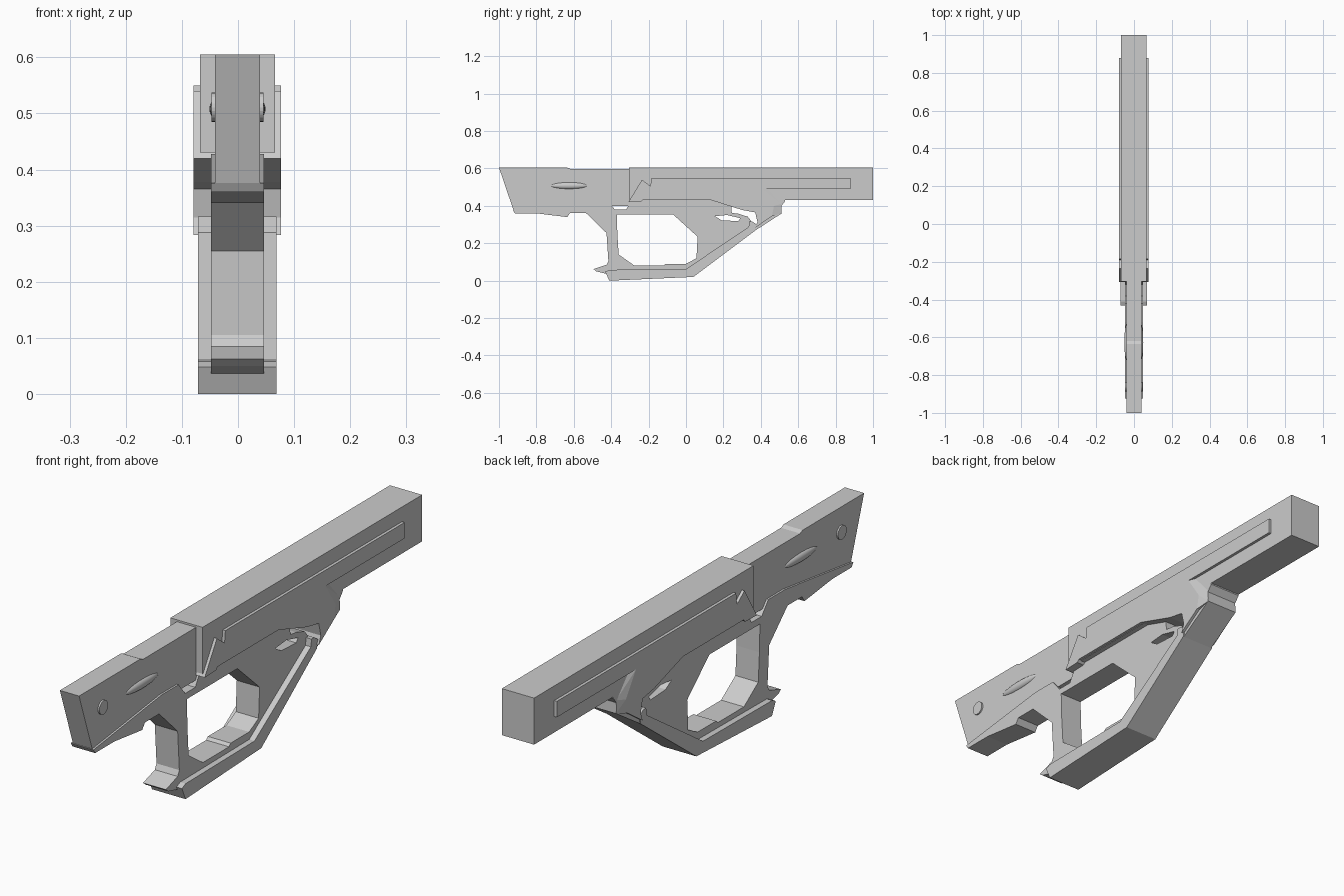
import bpy, bmesh, math
from mathutils import Matrix

if "Cube" in bpy.data.objects:
    bpy.data.objects.remove(bpy.data.objects["Cube"])

CX = -0.001  # centre plane of the model
SIDE = Matrix(((0, 0, 1, CX), (1, 0, 0, 0), (0, 1, 0, 0), (0, 0, 0, 1)))


def add_mesh(name, bm):
    me = bpy.data.meshes.new(name)
    bmesh.ops.recalc_face_normals(bm, faces=bm.faces)
    bm.to_mesh(me)
    bm.free()
    ob = bpy.data.objects.new(name, me)
    bpy.context.collection.objects.link(ob)
    return ob


def slab(name, half, *loops):
    """Extrude (y, z) outlines to +-half in x; extra loops are holes."""
    cu = bpy.data.curves.new(name + "_outline", 'CURVE')
    cu.dimensions = '2D'
    cu.fill_mode = 'BOTH'
    cu.extrude = half
    for pts in loops:
        sp = cu.splines.new('POLY')
        sp.points.add(len(pts) - 1)
        for p, (y, z) in zip(sp.points, pts):
            p.co = (y, z, 0, 1)
        sp.use_cyclic_u = True
    tmp = bpy.data.objects.new(name + "_outline", cu)
    bpy.context.collection.objects.link(tmp)
    bpy.context.view_layer.update()
    dg = bpy.context.evaluated_depsgraph_get()
    me = bpy.data.meshes.new_from_object(tmp.evaluated_get(dg))
    bm = bmesh.new()
    bm.from_mesh(me)
    bpy.data.objects.remove(tmp)
    bpy.data.meshes.remove(me)
    bmesh.ops.remove_doubles(bm, verts=bm.verts, dist=1e-4)
    bm.transform(SIDE)
    for f in bm.faces:
        f.smooth = False
    return add_mesh(name, bm)


# rear receiver: thin slab with slanted end and a low step on top
slab("rear_receiver", 0.04,
     [(-1, .605), (-.635, .605), (-.62, .598), (-.28, .598), (-.28, .40),
      (-.55, .40), (-.92, .37)])

# lower frame with grip, finger opening and small slot
slab("grip_frame", 0.0475,
     [(-.925, .376), (-.915, .36), (-.80, .36), (-.635, .34), (-.62, .362),
      (-.535, .362), (-.425, .255), (-.415, .105), (-.425, .085),
      (-.495, .062), (-.48, .05), (-.40, .03), (.03, .03), (.35, .27),
      (.348, .32), (.33, .342), (.28, .358), (.245, .362), (.24, .42),
      (.15, .45), (-.28, .45), (-.32, .38), (-.38, .38), (-.42, .428),
      (-.52, .428)],
     [(-.37, .355), (-.07, .355), (.062, .235), (.056, .12), (.0, .09),
      (-.11, .09), (-.12, .08), (-.275, .08), (-.36, .14), (-.367, .25)],
     [(.155, .345), (.19, .323), (.28, .318), (.29, .334), (.22, .351)])

# wide lower guard bar
slab("guard_bar", 0.07,
     [(-.432, .048), (-.41, .0), (.04, .02), (.37, .268), (.378, .30),
      (.355, .316), (.338, .316), (.335, .288), (.0, .062), (-.41, .058)])

# long shroud
slab("shroud", 0.067, [(-.305, .605), (1, .605), (1, .43), (-.305, .43)])

# raised side plate with pointed rear fin and long strip
slab("side_plate", 0.078,
     [(-.308, .42), (-.235, .54), (-.19, .505), (-.185, .55), (.88, .55),
      (.88, .49), (.41, .49), (.47, .40), (.46, .345), (.37, .283),
      (.382, .315), (.37, .365), (.30, .378), (.13, .432), (-.23, .432),
      (-.24, .422)])

# block under the shroud, and the sloped shoulder blending the plate into it
slab("front_block", 0.067,
     [(.39, .45), (.53, .45), (.53, .425), (.51, .40), (.512, .36),
      (.37, .268), (.383, .315)])
bm = bmesh.new()
for s in (-1, 1):
    for x, y, z in [(.078, .41, .49), (.078, .47, .40), (.078, .46, .345),
                    (.066, .44, .49), (.066, .51, .41), (.066, .512, .36)]:
        bm.verts.new((CX + s * x, y, z))
bmesh.ops.convex_hull(bm, input=bm.verts)
add_mesh("sloped_shoulder", bm)

# side bulges and pin discs on the rear receiver
for s, side in ((1, "right"), (-1, "left")):
    bm = bmesh.new()
    bmesh.ops.create_uvsphere(
        bm, u_segments=24, v_segments=12, radius=1,
        matrix=Matrix.Translation((CX + s * .036, -.625, .508))
        @ Matrix.Diagonal((.014, .1, .018, 1)))
    for f in bm.faces:
        f.smooth = True
    add_mesh("bulge_" + side, bm)
    bm = bmesh.new()
    bmesh.ops.create_cone(
        bm, cap_ends=True, segments=24, radius1=.026, radius2=.026, depth=.012,
        matrix=Matrix.Translation((CX + s * .04, -.862, .511))
        @ Matrix.Rotation(math.pi / 2, 4, 'Y'))
    add_mesh("pin_disc_" + side, bm)
